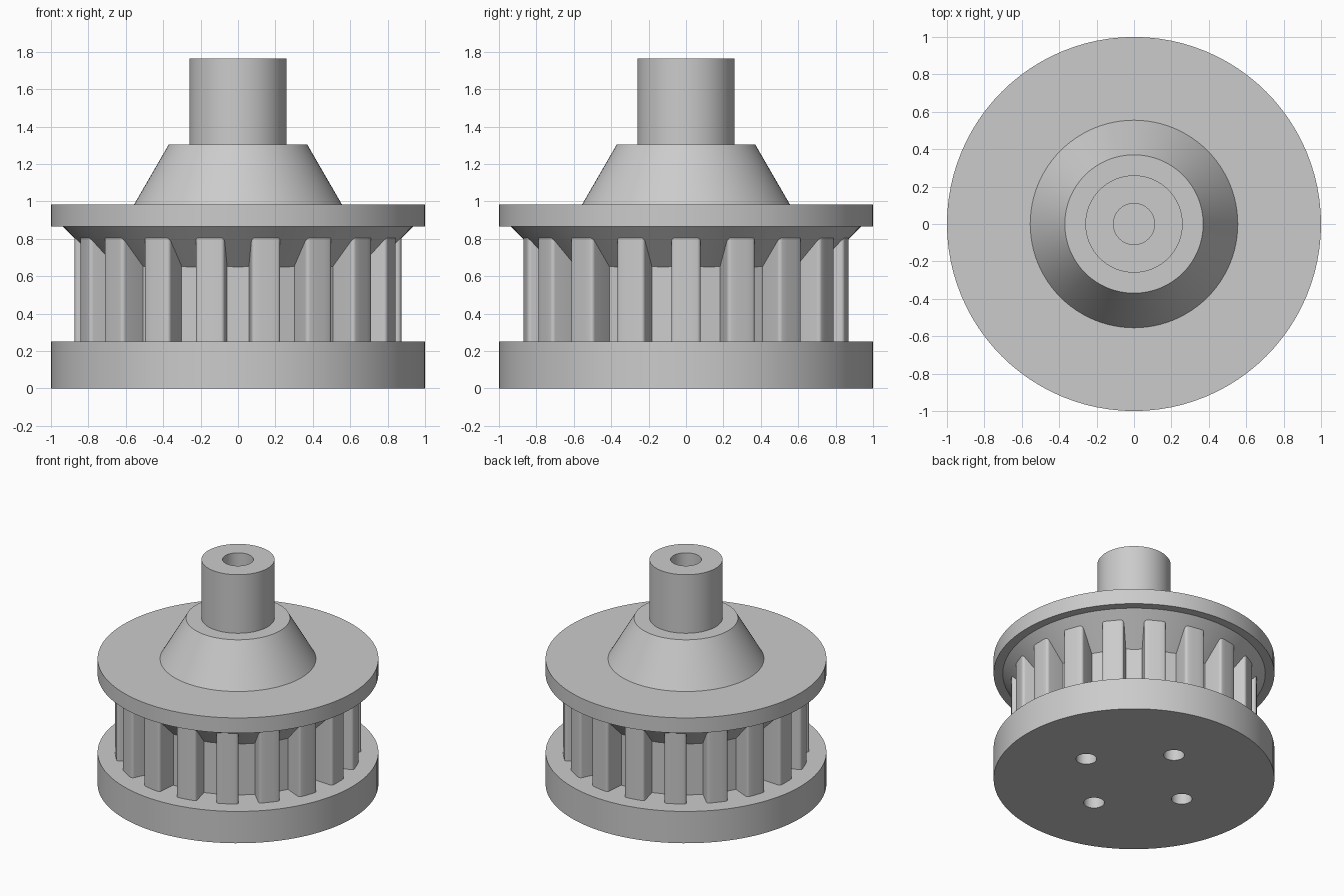
import bpy, bmesh
from math import pi, cos, sin, atan2, hypot, radians
from mathutils import Matrix

cube = bpy.data.objects.get("Cube")
if cube:
    bpy.data.objects.remove(cube, do_unlink=True)

SEGMENTS = 96
TEETH = 18

grey = bpy.data.materials.new("plain_grey")
grey.use_nodes = True
grey.diffuse_color = (0.6, 0.6, 0.6, 1)
grey.node_tree.nodes["Principled BSDF"].inputs["Base Color"].default_value = grey.diffuse_color


def finish(name, bm):
    """Turn a bmesh into a named object in the scene."""
    bmesh.ops.recalc_face_normals(bm, faces=bm.faces)
    mesh = bpy.data.meshes.new(name)
    bm.to_mesh(mesh)
    bm.free()
    mesh.materials.append(grey)
    obj = bpy.data.objects.new(name, mesh)
    bpy.context.collection.objects.link(obj)
    return obj


def lathe(name, profile):
    """Revolve (radius, height) points; both open ends are capped."""
    bm = bmesh.new()
    rings = []
    for r, z in profile:
        rings.append([bm.verts.new((r * cos(2 * pi * i / SEGMENTS), r * sin(2 * pi * i / SEGMENTS), z))
                      for i in range(SEGMENTS)])
    for a, b in zip(rings, rings[1:]):
        for i in range(SEGMENTS):
            j = (i + 1) % SEGMENTS
            bm.faces.new((a[i], a[j], b[j], b[i]))
    bm.faces.new(rings[0])
    bm.faces.new(rings[-1])
    return finish(name, bm)


def activate(obj):
    bpy.ops.object.select_all(action='DESELECT')
    obj.select_set(True)
    bpy.context.view_layer.objects.active = obj


# Base flange with four blind bolt holes on its underside
base = lathe("base_flange", [(1, 0), (1, 0.25)])
bm = bmesh.new()
for k in range(4):
    place = Matrix.Rotation(k * pi / 2, 4, 'Z') @ Matrix.Translation((0.443, 0, 0.06))
    bmesh.ops.create_cone(bm, cap_ends=True, segments=32, radius1=0.074,
                          radius2=0.074, depth=0.32, matrix=place)
cutter = finish("bolt_hole_cutter", bm)
cutter.hide_render = True
cut = base.modifiers.new("bolt_holes", 'BOOLEAN')
cut.operation = 'DIFFERENCE'
cut.object = cutter
activate(base)
bpy.ops.object.modifier_apply(modifier=cut.name)
bpy.data.objects.remove(cutter, do_unlink=True)

# Toothed drum: half a tooth outline, mirrored and repeated round the axis
TIP = 0.875
root_angle = pi / TEETH - atan2(0.058, 0.72)
half_tooth = [(hypot(0.058, 0.72), root_angle)]
for step in range(5):                      # rounded tip corner
    t = radians(22.5 * step)
    half_tooth.append((TIP - 0.02 * (1 - sin(t)), (0.06 + 0.02 * cos(t)) / TIP))
half_tooth.append((TIP, 0.03 / TIP))
tooth = [(r, -a) for r, a in half_tooth] + half_tooth[::-1]
bm = bmesh.new()
outline = []
for k in range(TEETH):
    for r, a in tooth:
        angle = a + 2 * pi * k / TEETH
        outline.append(bm.verts.new((r * cos(angle), r * sin(angle), 0.25)))
bottom = bm.faces.new(outline)
top = bmesh.ops.extrude_face_region(bm, geom=[bottom], use_keep_orig=True)["geom"]
bmesh.ops.translate(bm, vec=(0, 0, 0.59),
                    verts=[v for v in top if isinstance(v, bmesh.types.BMVert)])
drum = finish("toothed_drum", bm)

# Top flange with its sloping underside
flange = lathe("top_flange", [(0.715, 0.645), (0.935, 0.865), (1, 0.865), (1, 0.985)])

# Tapered hub
hub = lathe("tapered_hub", [(0.555, 0.985), (0.37, 1.305)])

# Shaft with a blind bore in its end
shaft = lathe("bored_shaft", [(0.26, 1.305), (0.26, 1.765), (0.11, 1.765), (0.11, 1.32)])

for obj in (base, drum, flange, hub, shaft):
    activate(obj)
    bpy.ops.object.shade_smooth_by_angle(angle=radians(30))
